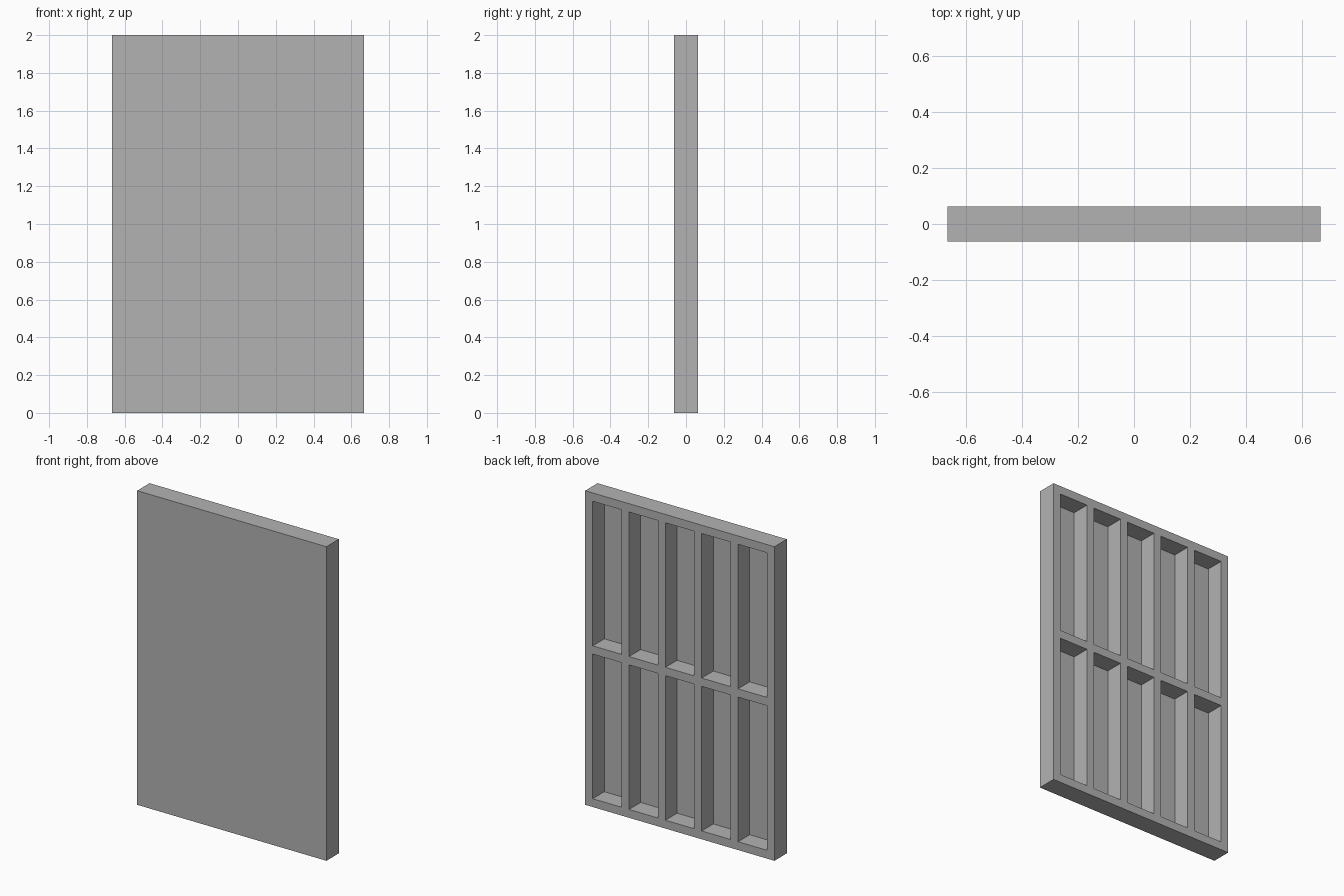
import bpy, bmesh

if "Cube" in bpy.data.objects:
    bpy.data.objects.remove(bpy.data.objects["Cube"])

W, D, H = 1.333, 0.125, 2.0   # overall width, depth, height
BAR = 0.053                   # width of studs and rails
SHEET = 0.008                 # thickness of the front sheet
COLS, ROWS = 5, 2             # pockets across and up


def bar_edges(start, length, cells):
    """Both edges of every bar along one axis, evenly spaced."""
    step = (length - BAR) / cells
    return [start + i * step + e for i in range(cells + 1) for e in (0, BAR)]


xs = bar_edges(-W / 2, W, COLS)
zs = bar_edges(0, H, ROWS)
bm = bmesh.new()

# Back face laid out as a grid of bars and pockets
verts = [[bm.verts.new((x, D / 2, z)) for z in zs] for x in xs]
pockets = []
for i in range(len(xs) - 1):
    for j in range(len(zs) - 1):
        f = bm.faces.new((verts[i][j], verts[i][j + 1],
                          verts[i + 1][j + 1], verts[i + 1][j]))
        if i % 2 and j % 2:
            pockets.append(f)
back = list(bm.faces)

# Front sheet and outer sides
outline = [v for v in bm.verts if abs(v.co.x) > W / 2 - 1e-4
           or v.co.z < 1e-4 or v.co.z > H - 1e-4]
rim = [e for e in bm.edges if e.is_boundary]
ext = bmesh.ops.extrude_edge_only(bm, edges=rim)["geom"]
bmesh.ops.translate(bm, vec=(0, -D, 0),
                    verts=[g for g in ext if isinstance(g, bmesh.types.BMVert)])
front_rim = [e for e in bm.edges if e.is_boundary]
bmesh.ops.contextual_create(bm, geom=front_rim)

# Pockets sunk between the studs, down to the front sheet
for f in pockets:
    ext = bmesh.ops.extrude_face_region(bm, geom=[f])["geom"]
    bmesh.ops.translate(bm, vec=(0, SHEET - D, 0),
                        verts=[g for g in ext if isinstance(g, bmesh.types.BMVert)])
    if f.is_valid:
        bmesh.ops.delete(bm, geom=[f], context='FACES_ONLY')
bmesh.ops.recalc_face_normals(bm, faces=bm.faces[:])

mesh = bpy.data.meshes.new("framed_wall_panel")
bm.to_mesh(mesh)
bm.free()
grey = bpy.data.materials.new("plain grey")
grey.diffuse_color = (0.448, 0.448, 0.448, 1)
grey.use_nodes = True
grey.node_tree.nodes["Principled BSDF"].inputs["Base Color"].default_value = grey.diffuse_color
mesh.materials.append(grey)
panel = bpy.data.objects.new("framed_wall_panel", mesh)
bpy.context.collection.objects.link(panel)
